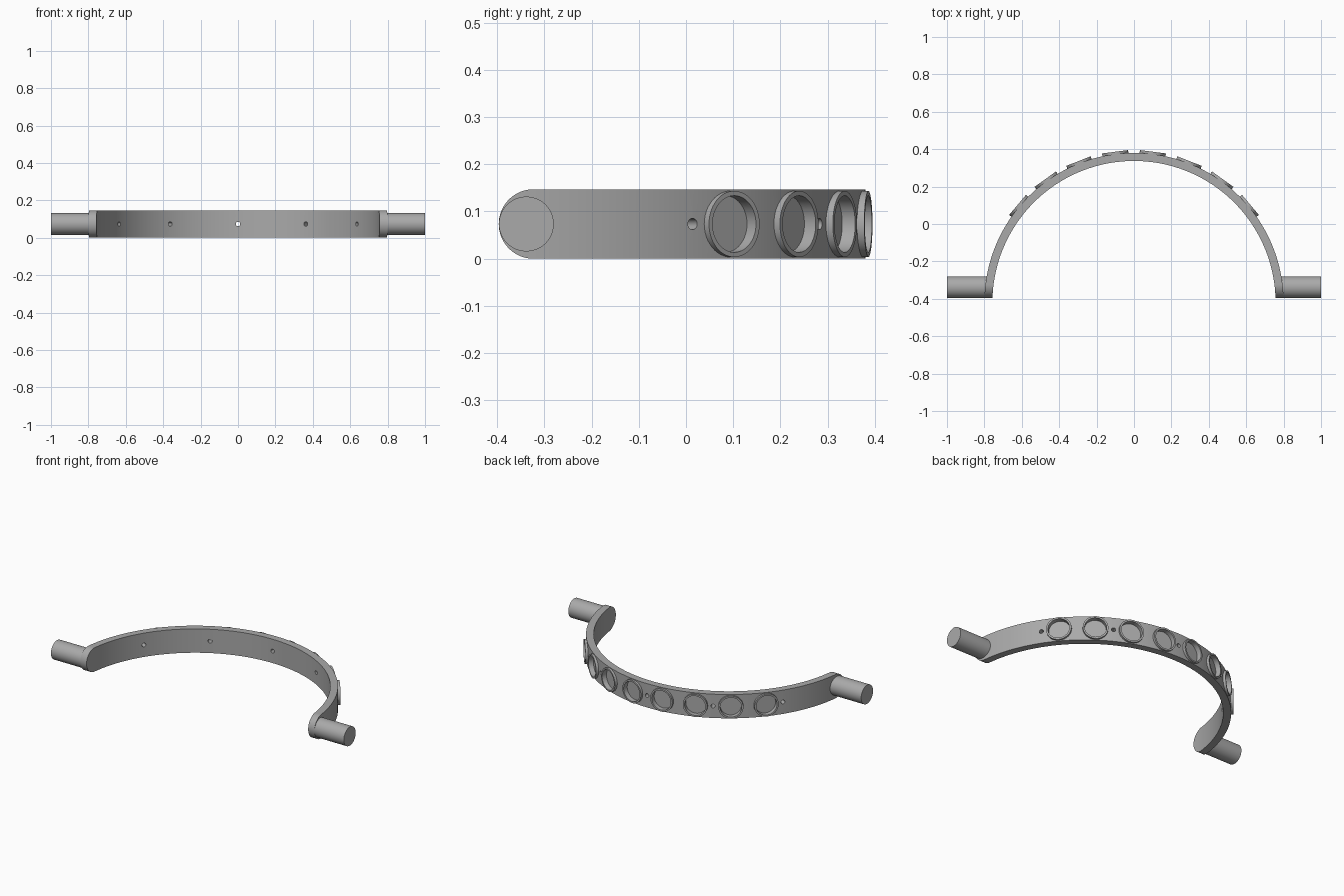
import bpy, bmesh, math
from mathutils import Vector, Matrix

cube = bpy.data.objects.get("Cube")
if cube:
    bpy.data.objects.remove(cube, do_unlink=True)

# Main dimensions
ARC = Vector((0, -0.42, 0.0735))      # centre of the arc
R_OUT, R_IN = 0.80, 0.757             # band radii
HALF = 0.0735                         # half height of the band
CAP_Y = -0.323                        # where the rounded ends begin
STEP = math.radians(100 / 7)          # angle between neighbouring rings
RING_OUT, RING_IN, RING_TOP, FLOOR = 0.07, 0.06, 0.8125, 0.783
RING_ANGLES = [(i - 3.5) * STEP for i in range(8)]
HOLE_ANGLES = [i * 2 * STEP for i in range(-2, 3)]

grey = bpy.data.materials.new("plain grey")
grey.use_nodes = True
colour = (0.4, 0.4, 0.4, 1)
grey.diffuse_color = colour
grey.node_tree.nodes["Principled BSDF"].inputs["Base Color"].default_value = colour


def finish(bm, name):
    """Turn a bmesh into a named grey object."""
    bmesh.ops.remove_doubles(bm, verts=bm.verts, dist=1e-5)
    bmesh.ops.recalc_face_normals(bm, faces=bm.faces)
    mesh = bpy.data.meshes.new(name)
    bm.to_mesh(mesh)
    bm.free()
    mesh.materials.append(grey)
    obj = bpy.data.objects.new(name, mesh)
    bpy.context.collection.objects.link(obj)
    return obj


def activate(obj):
    bpy.ops.object.select_all(action='DESELECT')
    obj.select_set(True)
    bpy.context.view_layer.objects.active = obj


def smooth(obj):
    activate(obj)
    bpy.ops.object.shade_smooth_by_angle(angle=math.radians(30))


def radial(angle, dist):
    """Frame on the arc whose z axis points outward."""
    d = Vector((math.sin(angle), math.cos(angle), 0))
    return Matrix.Translation(ARC + d * dist) @ d.to_track_quat('Z', 'Y').to_matrix().to_4x4()


def cylinder(bm, radius, depth, matrix, segments):
    bmesh.ops.create_cone(bm, cap_ends=True, segments=segments, radius1=radius,
                          radius2=radius, depth=depth, matrix=matrix)


# Curved band: columns of (outer x, inner x, outer y, inner y, half height)
def cap_column(a, side):
    y = CAP_Y - HALF * math.sin(a)
    dy = y - ARC.y
    return (side * math.sqrt(R_OUT ** 2 - dy ** 2), side * math.sqrt(R_IN ** 2 - dy ** 2),
            y, y, HALF * math.cos(a))


CAP_N, ARC_N = 16, 96
cap_angles = [math.pi / 2 * i / CAP_N for i in range(CAP_N + 1)]
columns = [cap_column(a, -1) for a in reversed(cap_angles)]
end_out = math.acos((CAP_Y - ARC.y) / R_OUT)
end_in = math.acos((CAP_Y - ARC.y) / R_IN)
for i in range(1, ARC_N):
    f = 2 * i / ARC_N - 1
    to, ti = f * end_out, f * end_in
    columns.append((R_OUT * math.sin(to), R_IN * math.sin(ti),
                    ARC.y + R_OUT * math.cos(to), ARC.y + R_IN * math.cos(ti), HALF))
columns += [cap_column(a, 1) for a in cap_angles]

bm = bmesh.new()
loops = []
for xo, xi, yo, yi, h in columns:
    loops.append([bm.verts.new(p) for p in (
        (xo, yo, ARC.z - h), (xo, yo, ARC.z + h), (xi, yi, ARC.z + h), (xi, yi, ARC.z - h))])
for a, b in zip(loops, loops[1:]):
    for k in range(4):
        n = (k + 1) % 4
        bm.faces.new((a[k], a[n], b[n], b[k]))
band = finish(bm, "curved_band")

# Cutter: blind round pockets and small through holes
bm = bmesh.new()
for t in RING_ANGLES:
    cylinder(bm, RING_IN, 0.1, radial(t, FLOOR + 0.05), 48)
for t in HOLE_ANGLES:
    cylinder(bm, 0.0118, 0.14, radial(t, 0.778), 24)
cutter = finish(bm, "pocket_cutter")
cutter.hide_render = True
activate(band)
mod = band.modifiers.new("pockets", 'BOOLEAN')
mod.operation = 'DIFFERENCE'
mod.solver = 'EXACT'
mod.object = cutter
bpy.ops.object.modifier_apply(modifier=mod.name)
bpy.data.objects.remove(cutter, do_unlink=True)
smooth(band)

# Raised rings around the pockets
for i, t in enumerate(RING_ANGLES):
    bm = bmesh.new()
    low, high = 0.79 - RING_TOP, 0
    pts = ((RING_IN, low), (RING_OUT, low), (RING_OUT, high), (RING_IN, high))
    verts = [bm.verts.new((r, 0, z)) for r, z in pts]
    edges = [bm.edges.new((verts[k], verts[(k + 1) % 4])) for k in range(4)]
    bmesh.ops.spin(bm, geom=verts + edges, cent=(0, 0, 0), axis=(0, 0, 1),
                   angle=2 * math.pi, steps=48)
    bmesh.ops.transform(bm, matrix=radial(t, RING_TOP), verts=bm.verts)
    smooth(finish(bm, f"pocket_ring_{i + 1}"))

# Round rods at both ends
for side, name in ((1, "left_rod"), (-1, "right_rod")):
    bm = bmesh.new()
    place = Matrix.Translation((side * 0.885, -0.338, ARC.z)) @ Matrix.Rotation(math.pi / 2, 4, 'Y')
    cylinder(bm, 0.058, 0.23, place, 64)
    smooth(finish(bm, name))
